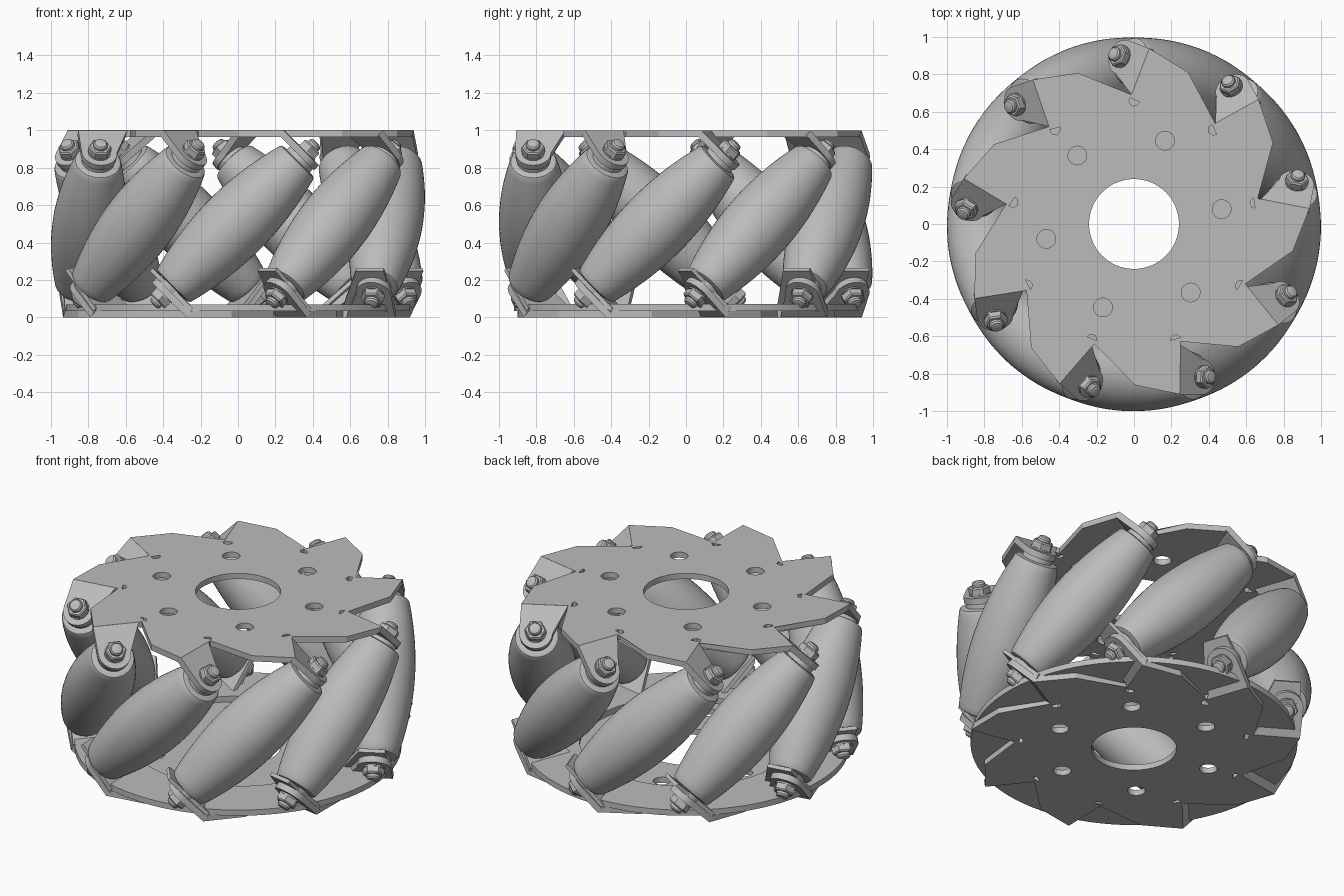
import bpy, bmesh
from math import cos, sin, pi, radians, sqrt
from mathutils import Matrix

cube = bpy.data.objects.get("Cube")
if cube:
    bpy.data.objects.remove(cube)

COUNT = 9          # rollers around the wheel
R = 0.81           # distance of roller axes from the wheel axis
STEP = 2 * pi / COUNT
START = Matrix.Rotation(radians(-91), 4, 'Z')

grey = bpy.data.materials.new("grey_metal")
grey.use_nodes = True
grey.diffuse_color = (0.5, 0.5, 0.5, 1)
grey.node_tree.nodes["Principled BSDF"].inputs["Base Color"].default_value = (0.5, 0.5, 0.5, 1)


def place(name, mesh, matrix):
    obj = bpy.data.objects.new(name, mesh)
    bpy.context.collection.objects.link(obj)
    obj.matrix_world = matrix
    return obj


def finish(mesh):
    mesh.materials.clear()
    mesh.materials.append(grey)
    mesh.shade_smooth()
    mesh.set_sharp_from_angle(angle=radians(32))
    return mesh


def sheet(name, loops, z0, z1):
    """Flat sheet with holes, from 2D loops."""
    curve = bpy.data.curves.new(name, 'CURVE')
    curve.dimensions = '2D'
    curve.fill_mode = 'BOTH'
    curve.extrude = (z1 - z0) / 2
    for loop in loops:
        spline = curve.splines.new('POLY')
        spline.points.add(len(loop) - 1)
        for point, (x, y) in zip(spline.points, loop):
            point.co = (x, y, 0, 1)
        spline.use_cyclic_u = True
    temp = place(name, curve, Matrix())
    bpy.context.view_layer.update()
    mesh = bpy.data.meshes.new_from_object(
        temp.evaluated_get(bpy.context.evaluated_depsgraph_get()))
    bpy.data.objects.remove(temp)
    mesh.transform(Matrix.Translation((0, 0, (z0 + z1) / 2)))
    bm = bmesh.new()
    bm.from_mesh(mesh)
    bmesh.ops.remove_doubles(bm, verts=bm.verts, dist=1e-5)
    bmesh.ops.recalc_face_normals(bm, faces=bm.faces)
    bm.to_mesh(mesh)
    bm.free()
    return finish(mesh)


def lathe(name, parts):
    """Closed solids of revolution: each part is (sides, [(radius, height), ...])."""
    bm = bmesh.new()
    for sides, profile in parts:
        rings = [[bm.verts.new((r * cos(2 * pi * i / sides), r * sin(2 * pi * i / sides), z))
                  for i in range(sides)] for r, z in profile]
        for a, b in zip(rings, rings[1:]):
            for i in range(sides):
                j = (i + 1) % sides
                bm.faces.new((a[i], a[j], b[j], b[i]))
        bm.faces.new(rings[0][::-1])
        bm.faces.new(rings[-1])
    mesh = bpy.data.meshes.new(name)
    bm.to_mesh(mesh)
    bm.free()
    return finish(mesh)


def circle(r, n, cx=0.0, cy=0.0):
    return [(cx + r * cos(2 * pi * i / n), cy + r * sin(2 * pi * i / n)) for i in range(n)]


# Side plate: saw-tooth outline with relief slots, bore and bolt holes
tooth = [(0.606, -0.24), (0.86, 0.02), (0.905, 0.26), (0.64, 0.26),
         (0.6, 0.26), (0.585, 0.235), (0.6, 0.21)]
outline = []
for k in range(COUNT):
    c, s = cos(k * STEP), sin(k * STEP)
    outline += [(u * c - t * s, u * s + t * c) for u, t in tooth]
holes = [circle(0.05, 24, 0.475 * cos(a), 0.475 * sin(a))
         for a in (radians(100.6 + 60 * i) for i in range(6))]
plate = sheet("side_plate", [outline, circle(0.24, 64)] + holes, 0.965, 1.0)

# Bent tab that carries a roller bolt, with a rounded end
arc = [(0.095 * cos(pi * i / 12), 0.095 * sin(pi * i / 12)) for i in range(13)]
tab = sheet("bent_tab", [[(-0.17, -0.17), (0.095, -0.17)] + arc], 0.5, 0.537)

# Barrel roller whose profile follows the wheel's outer cylinder
END = 0.46
barrel = []
for i in range(33):
    s = -END + 2 * END * i / 32
    barrel.append((1 - sqrt(R * R + s * s / 2), s))
lip = barrel[-1][0]
cap = [(lip - 0.006, END + 0.009), (lip - 0.02, END + 0.014), (0.088, END + 0.014), (0.085, 0.5)]
roller = lathe("roller", [(48, [(r, -s) for r, s in reversed(cap)] + barrel + cap)])

# Washer, hexagonal nut and domed bolt tip
bolt = lathe("bolt", [
    (24, [(0.06, 0.53), (0.06, 0.545)]),
    (6, [(0.062, 0.545), (0.062, 0.578), (0.054, 0.586)]),
    (20, [(0.038, 0.58), (0.038, 0.6), (0.031, 0.61), (0.018, 0.614)])])

# Backing ring and its inner angled flaps on the lower side
ring = sheet("backing_ring", [circle(0.92, 96), circle(0.6, 64)], 0.035, 0.07)
flap = sheet("angled_flap", [[(-0.2, -0.16), (0.09, -0.16), (0.07, 0.145), (-0.08, 0.145)]],
             0.478, 0.5)

flip = Matrix.Translation((0, 0, 1)) @ Matrix.Rotation(pi, 4, 'X')
tilt = Matrix.Translation((R, 0, 0.5)) @ Matrix.Rotation(-pi / 4, 4, 'X')

place("top_plate", plate, START)
place("bottom_plate", plate, START @ flip)
place("backing_ring", ring, START)

for k in range(COUNT):
    turn = START @ Matrix.Rotation(k * STEP, 4, 'Z')
    place(f"roller_{k + 1}", roller, turn @ tilt)
    for side, m in (("top", turn @ tilt), ("bottom", turn @ flip @ tilt)):
        place(f"{side}_tab_{k + 1}", tab, m)
        place(f"{side}_bolt_{k + 1}", bolt, m)
    place(f"angled_flap_{k + 1}", flap, turn @ flip @ tilt)
